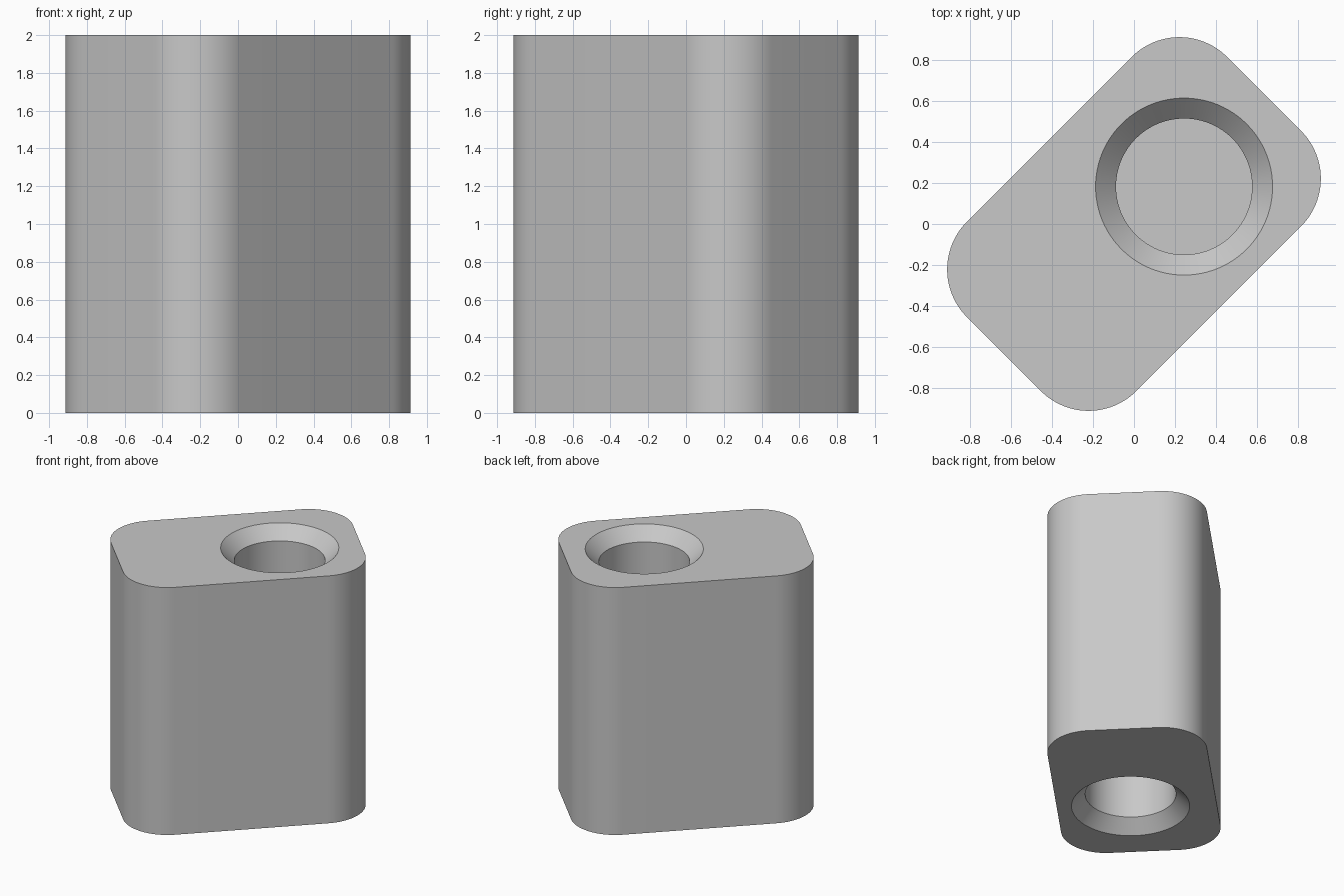
import bpy
import bmesh
from math import sin, cos, pi, radians
from mathutils import Matrix

HALF_LENGTH, HALF_WIDTH, CORNER, HEIGHT = 0.90, 0.586, 0.33, 2.0
BORE_RADIUS, CHAMFER, BORE_DEPTH = 0.333, 0.10, 0.80

default_cube = bpy.data.objects.get("Cube")
if default_cube:
    bpy.data.objects.remove(default_cube, do_unlink=True)

grey = bpy.data.materials.new("plain grey")
grey.use_nodes = True
colour = (0.58, 0.58, 0.58, 1)
grey.diffuse_color = colour
grey.node_tree.nodes["Principled BSDF"].inputs["Base Color"].default_value = colour


def make_object(name, bm):
    bmesh.ops.recalc_face_normals(bm, faces=bm.faces)
    mesh = bpy.data.meshes.new(name)
    bm.to_mesh(mesh)
    bm.free()
    mesh.materials.append(grey)
    obj = bpy.data.objects.new(name, mesh)
    bpy.context.collection.objects.link(obj)
    return obj


def make_block(name, steps=24):
    """Rounded rectangle turned 45 degrees and extruded upward."""
    bm = bmesh.new()
    verts = []
    for quarter, (sx, sy) in enumerate([(1, 1), (-1, 1), (-1, -1), (1, -1)]):
        for i in range(steps + 1):
            a = (quarter + i / steps) * pi / 2
            verts.append(bm.verts.new((
                sx * (HALF_LENGTH - CORNER) + CORNER * cos(a),
                sy * (HALF_WIDTH - CORNER) + CORNER * sin(a), 0)))
    base = bm.faces.new(verts)
    top = bmesh.ops.extrude_face_region(bm, geom=[base])["geom"]
    bmesh.ops.translate(bm, vec=(0, 0, HEIGHT),
                        verts=[g for g in top if isinstance(g, bmesh.types.BMVert)])
    bm.transform(Matrix.Rotation(radians(45), 4, 'Z'))
    return make_object(name, bm)


def make_bore_cutter(name, x, y, z, inward):
    """Stacked rings: a flared mouth leading into a blind round bore."""
    over = 0.05
    profile = [(BORE_RADIUS + CHAMFER + over, -over),
               (BORE_RADIUS, CHAMFER), (BORE_RADIUS, BORE_DEPTH)]
    bm = bmesh.new()
    n = 96
    rings = [[bm.verts.new((x + r * cos(2 * pi * i / n),
                            y + r * sin(2 * pi * i / n), z + inward * d))
              for i in range(n)] for r, d in profile]
    for a, b in zip(rings, rings[1:]):
        for i in range(n):
            j = (i + 1) % n
            bm.faces.new((a[i], a[j], b[j], b[i]))
    bm.faces.new(rings[0])
    bm.faces.new(rings[-1])
    cutter = make_object(name, bm)
    cutter.hide_render = True
    return cutter


block = make_block("rounded_block")
bpy.context.view_layer.objects.active = block

# Offset chamfered sockets in the top and the underside
sockets = [("top_socket_cutter", 0.245, 0.183, HEIGHT, -1),
           ("bottom_socket_cutter", -0.131, -0.195, 0, 1)]
for spec in sockets:
    cutter = make_bore_cutter(*spec)
    cut = block.modifiers.new("socket", 'BOOLEAN')
    cut.operation = 'DIFFERENCE'
    cut.solver = 'EXACT'
    cut.object = cutter
    bpy.ops.object.modifier_apply(modifier=cut.name)
    bpy.data.objects.remove(cutter, do_unlink=True)

# Smooth walls with sharp rims
bpy.ops.object.select_all(action='DESELECT')
block.select_set(True)
bpy.ops.object.shade_smooth_by_angle(angle=radians(30))
